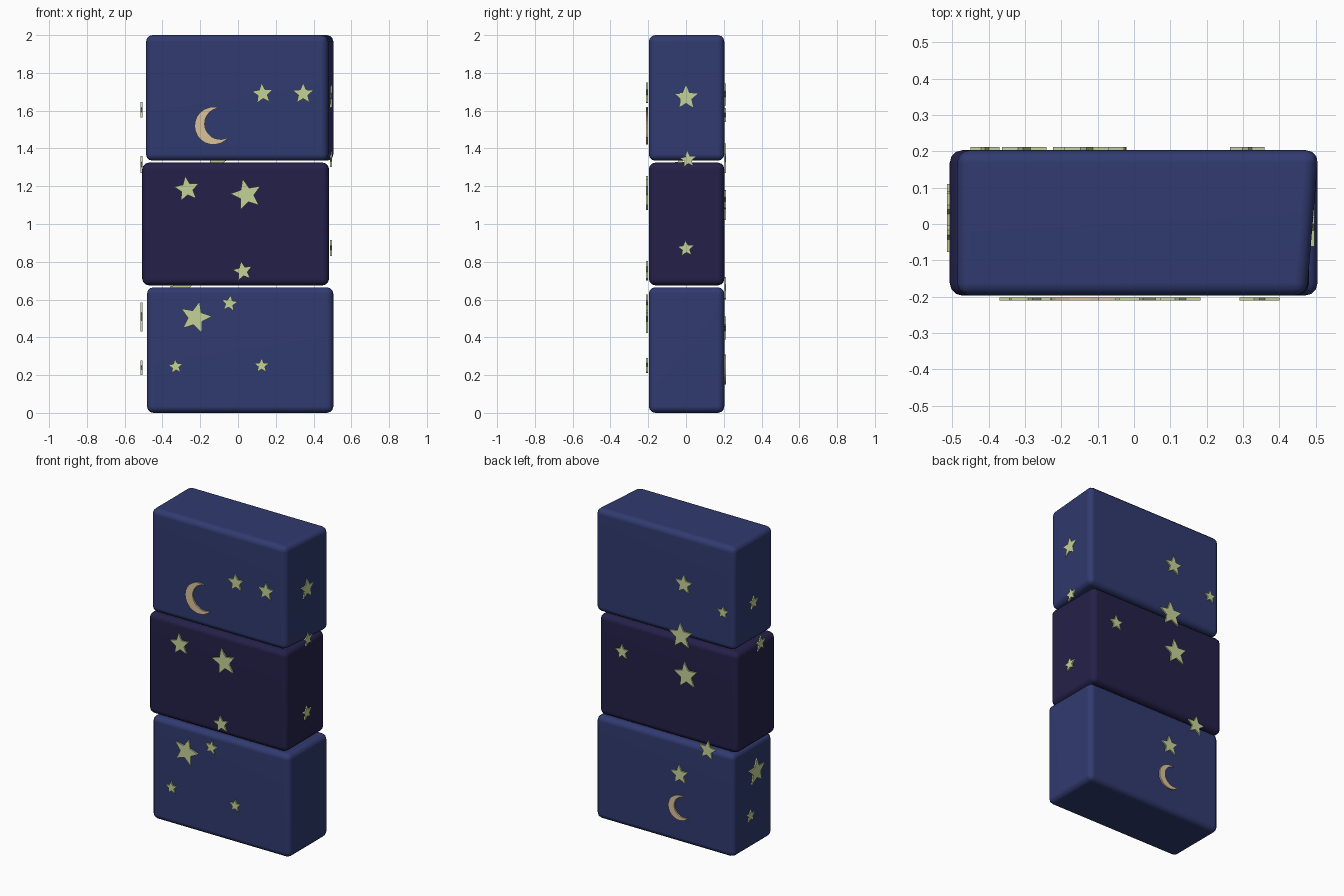
import bpy, bmesh
from math import sin, cos, radians
from mathutils import Vector

if "Cube" in bpy.data.objects:
    bpy.data.objects.remove(bpy.data.objects["Cube"], do_unlink=True)


def material(name, rgb):
    m = bpy.data.materials.new(name)
    m.use_nodes = True
    m.diffuse_color = (*rgb, 1)
    bsdf = m.node_tree.nodes["Principled BSDF"]
    bsdf.inputs["Base Color"].default_value = (*rgb, 1)
    bsdf.inputs["Roughness"].default_value = 0.8
    return m


blue = material("night blue", (0.03, 0.043, 0.16))
indigo = material("dark indigo", (0.018, 0.0145, 0.066))
green = material("pale green", (0.56, 0.65, 0.31))
sand = material("moon sand", (0.70, 0.54, 0.32))


def add_object(name, bm, mat):
    bmesh.ops.recalc_face_normals(bm, faces=bm.faces)
    mesh = bpy.data.meshes.new(name)
    bm.to_mesh(mesh)
    bm.free()
    mesh.materials.append(mat)
    ob = bpy.data.objects.new(name, mesh)
    bpy.context.collection.objects.link(ob)
    return ob


# Rounded blocks; skew moves the back right edge outward
def block(name, x0, x1, z0, z1, mat, skew=0.0):
    bm = bmesh.new()
    bmesh.ops.create_cube(bm, size=1)
    for v in bm.verts:
        right, back = v.co.x > 0, v.co.y > 0
        v.co = (x1 if right else x0, 0.203 if back else -0.197,
                z1 if v.co.z > 0 else z0)
        if right and back:
            v.co.x += skew
    bmesh.ops.bevel(bm, geom=bm.edges[:], offset=0.035, segments=3,
                    profile=0.5, affect='EDGES')
    ob = add_object(name, bm, mat)
    bpy.ops.object.select_all(action='DESELECT')
    ob.select_set(True)
    bpy.context.view_layer.objects.active = ob
    bpy.ops.object.shade_smooth_by_angle(angle=radians(45))
    ob.modifiers.new("soft_shading", 'WEIGHTED_NORMAL').keep_sharp = True


block("bottom_block", -0.482, 0.505, 0.0, 0.665, blue)
block("middle_block", -0.507, 0.482, 0.675, 1.325, indigo)
block("top_block", -0.487, 0.475, 1.335, 2.0, blue, skew=0.033)


# Outlines for the decorations, unit radius
def star_outline(tilt):
    pts = []
    for i in range(10):
        a = radians(90 + tilt + 36 * i)
        r = 0.45 if i % 2 else 1
        pts.append((r * cos(a), r * sin(a)))
    return pts


def moon_outline(tilt=17, n=16):
    pts = []
    for i in range(n + 1):
        a = radians(53 + 254 * i / n)
        pts.append((cos(a), sin(a)))
    for i in range(1, n):
        a = radians(285.4 - 210.8 * i / n)
        pts.append((0.38 + 0.83 * cos(a), 0.83 * sin(a)))
    c, s = cos(radians(tilt)), sin(radians(tilt))
    return [(x * c - y * s, x * s + y * c) for x, y in pts]


# Each side: outward normal, distance of the plate's outer face
SIDES = {
    "front": (Vector((0, -1, 0)), 0.211),
    "back": (Vector((0, 1, 0)), 0.212),
    "left": (Vector((1, 0, 0)), 0.4965),
    "right": (Vector((-1, 0, 0)), 0.515),
}
THICK = 0.009


def plate(name, outline, side, pos, z, radius, mat):
    normal, dist = SIDES[side]
    across = Vector((0, 0, 1)).cross(normal)
    along = Vector((abs(across.x), abs(across.y), 0))
    centre = along * pos + normal * (dist - THICK) + Vector((0, 0, z))
    bm = bmesh.new()
    face = bm.faces.new([bm.verts.new(centre + across * (u * radius)
                                      + Vector((0, 0, v * radius)))
                         for u, v in outline])
    ext = bmesh.ops.extrude_face_region(bm, geom=[face], use_keep_orig=True)
    moved = [g for g in ext["geom"] if isinstance(g, bmesh.types.BMVert)]
    bmesh.ops.translate(bm, verts=moved, vec=normal * THICK)
    add_object(name, bm, mat)


# Stars: position along the side, height, radius, tilt
STARS = {
    "front": [(0.13, 1.69, 0.058, 5), (0.345, 1.69, 0.058, 0),
              (-0.27, 1.185, 0.07, 8), (0.045, 1.155, 0.086, 14),
              (0.025, 0.75, 0.055, 10), (-0.225, 0.505, 0.088, -14),
              (-0.045, 0.58, 0.046, -8), (-0.33, 0.245, 0.041, 5),
              (0.125, 0.25, 0.041, 0)],
    "back": [(-0.13, 1.68, 0.064, 0), (-0.41, 1.573, 0.042, 0),
             (-0.11, 1.342, 0.085, 5), (0.31, 1.127, 0.05, 5),
             (-0.145, 1.096, 0.086, 8), (-0.30, 0.655, 0.065, -5),
             (-0.10, 0.445, 0.065, 5)],
    "left": [(0.0, 1.67, 0.065, 0), (0.01, 1.34, 0.045, 5),
             (0.0, 0.87, 0.046, 5)],
    "right": [(0.04, 1.60, 0.046, 0), (-0.03, 1.31, 0.05, 0),
              (0.01, 0.50, 0.085, 0), (0.07, 0.235, 0.042, 0)],
}
for side, stars in STARS.items():
    for i, (pos, z, radius, tilt) in enumerate(stars, 1):
        plate(f"{side}_star_{i}", star_outline(tilt), side, pos, z, radius, green)

# Crescent moons
plate("front_moon", moon_outline(), "front", -0.13, 1.52, 0.1, sand)
plate("back_moon", moon_outline(), "back", -0.10, 0.23, 0.08, sand)
